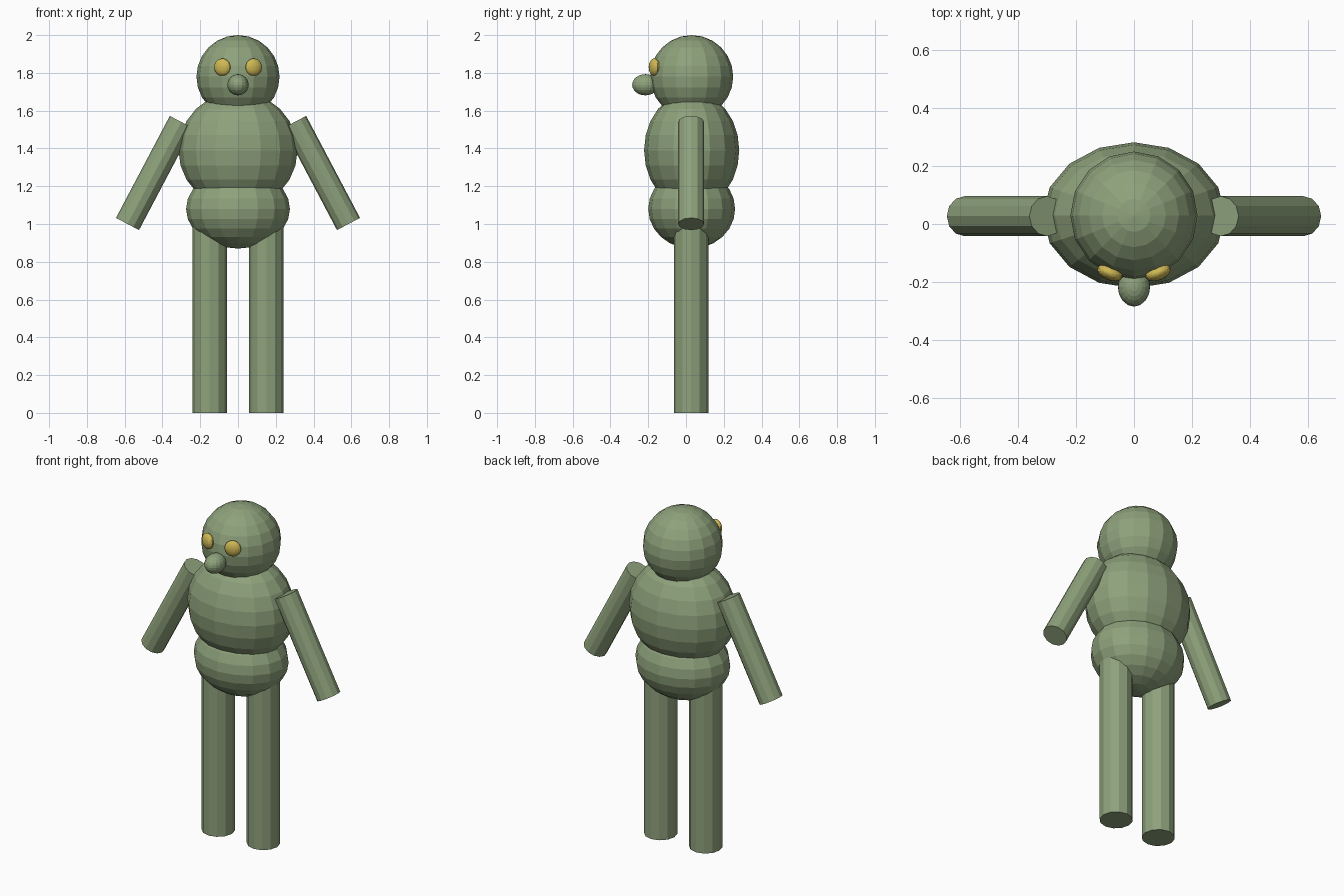
import bpy
from math import pi, atan2, hypot

cube = bpy.data.objects.get("Cube")
if cube:
    bpy.data.objects.remove(cube, do_unlink=True)


def make_material(name, colour):
    mat = bpy.data.materials.new(name)
    mat.use_nodes = True
    mat.diffuse_color = colour
    mat.node_tree.nodes["Principled BSDF"].inputs["Base Color"].default_value = colour
    return mat


green = make_material("sage green", (0.27, 0.36, 0.20, 1))
yellow = make_material("mustard yellow", (0.62, 0.48, 0.09, 1))
MID = 0.03  # depth of the body axis


def finish(obj, name, mat):
    obj.name = name
    obj.data.name = name
    obj.data.materials.append(mat)


def ellipsoid(name, centre, radii, mat, segments=16, rings=12, turn=0):
    bpy.ops.mesh.primitive_uv_sphere_add(segments=segments, ring_count=rings, radius=1,
                                         location=centre, rotation=(0, 0, turn))
    obj = bpy.context.object
    obj.scale = radii
    finish(obj, name, mat)


def limb(name, top, bottom, radius):
    """Twelve-sided cylinder between two (x, z) points on the body axis."""
    dx, dz = top[0] - bottom[0], top[1] - bottom[1]
    bpy.ops.mesh.primitive_cylinder_add(
        vertices=12, radius=radius, depth=hypot(dx, dz),
        location=((top[0] + bottom[0]) / 2, MID - 0.003, (top[1] + bottom[1]) / 2),
        rotation=(0, atan2(dx, dz), 0))
    finish(bpy.context.object, name, green)


# Body and head
ellipsoid("hips", (0, MID, 1.08), (0.275, 0.23, 0.21), green)
ellipsoid("chest", (0, MID, 1.39), (0.315, 0.252, 0.31), green)
ellipsoid("head", (0, MID, 1.78), (0.22, 0.22, 0.22), green)

# Beak
ellipsoid("beak", (0, -0.215, 1.737), (0.056, 0.07, 0.056), green)

# Paired limbs and eyes
for side, s in (("left", 1), ("right", -1)):
    limb(side + "_leg", (s * 0.15, 1.03), (s * 0.15, 0), 0.091)
    limb(side + "_arm", (s * 0.30, 1.54), (s * 0.585, 1.0), 0.069)
    ellipsoid(side + "_eye", (s * 0.083, -0.168, 1.83), (0.046, 0.026, 0.046), yellow,
              turn=s * pi / 8)
